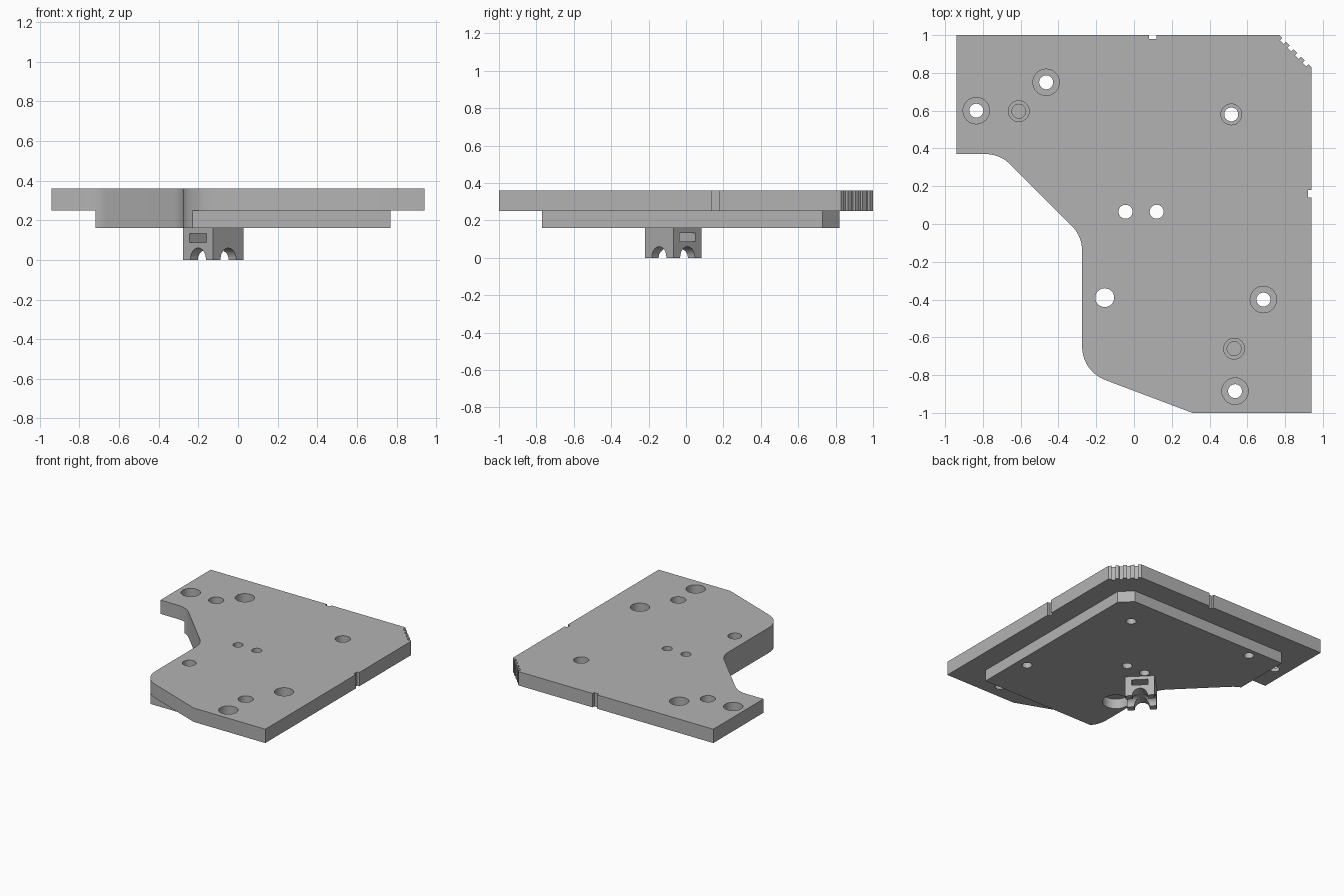
import bpy, bmesh
from math import sin, cos, tan, pi
from mathutils import Vector, Matrix

cube = bpy.data.objects.get("Cube")
if cube:
    bpy.data.objects.remove(cube, do_unlink=True)

grey = bpy.data.materials.new("plain grey")
grey.use_nodes = True
grey.diffuse_color = (0.45, 0.45, 0.45, 1)
grey.node_tree.nodes["Principled BSDF"].inputs["Base Color"].default_value = grey.diffuse_color


def prism(name, outline, z0, z1, matrix=Matrix()):
    """Extrude a 2D outline from z0 to z1, then place it."""
    bm = bmesh.new()
    face = bm.faces.new([bm.verts.new((p[0], p[1], z0)) for p in outline])
    out = bmesh.ops.extrude_face_region(bm, geom=[face])
    top = [v for v in out["geom"] if isinstance(v, bmesh.types.BMVert)]
    bmesh.ops.translate(bm, verts=top, vec=(0, 0, z1 - z0))
    bmesh.ops.recalc_face_normals(bm, faces=bm.faces)
    bm.transform(matrix)
    mesh = bpy.data.meshes.new(name)
    bm.to_mesh(mesh)
    bm.free()
    mesh.materials.append(grey)
    obj = bpy.data.objects.new(name, mesh)
    bpy.context.collection.objects.link(obj)
    return obj


def circle(x, y, r, n=32):
    return [(x + r * cos(2 * pi * i / n), y + r * sin(2 * pi * i / n)) for i in range(n)]


def box(x, y, w, h):
    return [(x - w / 2, y - h / 2), (x + w / 2, y - h / 2), (x + w / 2, y + h / 2), (x - w / 2, y + h / 2)]


def rounded(corners, steps=10):
    """Outline from (x, y, fillet radius) corners."""
    pts = []
    for i, (x, y, r) in enumerate(corners):
        p = Vector((x, y))
        if not r:
            pts.append(p)
            continue
        a = (Vector(corners[i - 1][:2]) - p).normalized()
        b = (Vector(corners[(i + 1) % len(corners)][:2]) - p).normalized()
        half = a.angle(b) / 2
        centre = p + (a + b).normalized() * r / sin(half)
        start, end = p + a * r / tan(half) - centre, p + b * r / tan(half) - centre
        turn = start.angle(end)
        for k in range(steps + 1):
            t = k / steps
            pts.append(centre + (start * sin((1 - t) * turn) + end * sin(t * turn)) / sin(turn))
    return pts


def clip(pts, nx, ny, limit):
    """Keep the part of an outline where nx*x + ny*y <= limit."""
    n, out = Vector((nx, ny)), []
    for a, b in zip(pts, pts[1:] + pts[:1]):
        da, db = n.dot(a) - limit, n.dot(b) - limit
        if da <= 0:
            out.append(a)
        if da * db < 0:
            out.append(a.lerp(b, da / (da - db)))
    return out


def cut(obj, cutters):
    for c in cutters:
        mod = obj.modifiers.new("cut", "BOOLEAN")
        mod.operation, mod.solver, mod.object = "DIFFERENCE", "EXACT", c
    bpy.context.view_layer.update()
    done = bpy.data.meshes.new_from_object(obj.evaluated_get(bpy.context.evaluated_depsgraph_get()))
    obj.modifiers.clear()
    obj.data = done
    for c in cutters:
        bpy.data.objects.remove(c, do_unlink=True)


BOTTOM, STEP, TOP = 0.16, 0.25, 0.36

# Plate outlines: the lower one is the upper one trimmed to a smaller rectangle
outline = rounded([(-0.94, 1, 0), (-0.94, 0.37, 0), (-0.71, 0.37, 0.18), (-0.275, -0.065, 0.18),
                   (-0.275, -0.78, 0.19), (0.31, -1, 0), (0.94, -1, 0), (0.94, 0.83, 0), (0.77, 1, 0)])
inner = outline
for nx, ny, limit in [(-1, 0, 0.72), (1, 0, 0.77), (0, -1, 0.77), (0, 1, 0.82), (1, 1, 1.5)]:
    inner = clip(inner, nx, ny, limit)
upper_plate = prism("upper_plate", outline, STEP, TOP)
lower_plate = prism("lower_plate", inner, BOTTOM, STEP)

# Holes: x, y, bore radius, counterbore radius
through = [(-0.465, 0.75, 0.037, 0.07), (-0.835, 0.6, 0.037, 0.07), (0.685, -0.4, 0.037, 0.07),
           (0.535, -0.885, 0.037, 0.07), (0.515, 0.58, 0.037, 0.055), (-0.045, 0.065, 0.037, 0),
           (0.12, 0.065, 0.037, 0), (-0.155, -0.39, 0.05, 0)]
blind = [(-0.61, 0.597, 0.037, 0.055), (0.53, -0.66, 0.037, 0.055)]
upper_cuts, lower_cuts = [], []
for x, y, r, wide in through + blind:
    floor = STEP + 0.015 if (x, y, r, wide) in blind else 0.1
    upper_cuts.append(prism("bore", circle(x, y, r), floor, 0.5))
    if wide:
        upper_cuts.append(prism("counterbore", circle(x, y, wide), TOP - 0.08, 0.5))
    if floor < BOTTOM and -0.72 < x and y > -0.77:
        lower_cuts.append(prism("bore", circle(x, y, r), 0.1, 0.5))
# Wide recess under the large hole
lower_cuts.append(prism("recess", circle(-0.155, -0.39, 0.1), 0.1, STEP - 0.01))

# Edge notches and the grooved corner
upper_cuts.append(prism("notch", box(0.1, 1, 0.04, 0.04), 0.1, 0.5))
upper_cuts.append(prism("notch", box(0.94, 0.16, 0.04, 0.04), 0.1, 0.5))
for i in range(4):
    t = (i - 1.5) * 0.056
    place = Matrix.Translation((0.855, 0.915, 0)) @ Matrix.Rotation(-pi / 4, 4, "Z")
    upper_cuts.append(prism("groove", box(t, 0, 0.028, 0.036), 0.1, 0.5, place))
cut(upper_plate, upper_cuts)
cut(lower_plate, lower_cuts)

# Foot block turned 45 degrees, with arches both ways and a slot through one way
SIDE, GAP = 0.215, 0.11
centre = Matrix.Translation((-0.125, -0.068, 0))
foot = prism("foot_block", box(0, 0, SIDE, SIDE), 0, BOTTOM, centre @ Matrix.Rotation(pi / 4, 4, "Z"))
arch = [(-GAP / 2, -0.02)] + [(-GAP / 2 * cos(pi * i / 12), 0.005 + GAP / 2 * sin(pi * i / 12))
                              for i in range(13)] + [(GAP / 2, -0.02)]
upright = Matrix.Rotation(pi / 2, 4, "X")
foot_cuts = []
for turn in (pi / 4, -pi / 4):
    foot_cuts.append(prism("arch", arch, -0.3, 0.3, centre @ Matrix.Rotation(turn, 4, "Z") @ upright))
foot_cuts.append(prism("slot", box(0, 0.11, 0.12, 0.045), -0.3, 0.3,
                       centre @ Matrix.Rotation(-pi / 4, 4, "Z") @ upright))
cut(foot, foot_cuts)

# Smooth the rounded walls and keep the edges crisp
bpy.ops.object.select_all(action="DESELECT")
for obj in (upper_plate, lower_plate, foot):
    obj.select_set(True)
bpy.context.view_layer.objects.active = upper_plate
bpy.ops.object.shade_smooth_by_angle(angle=pi / 6)
